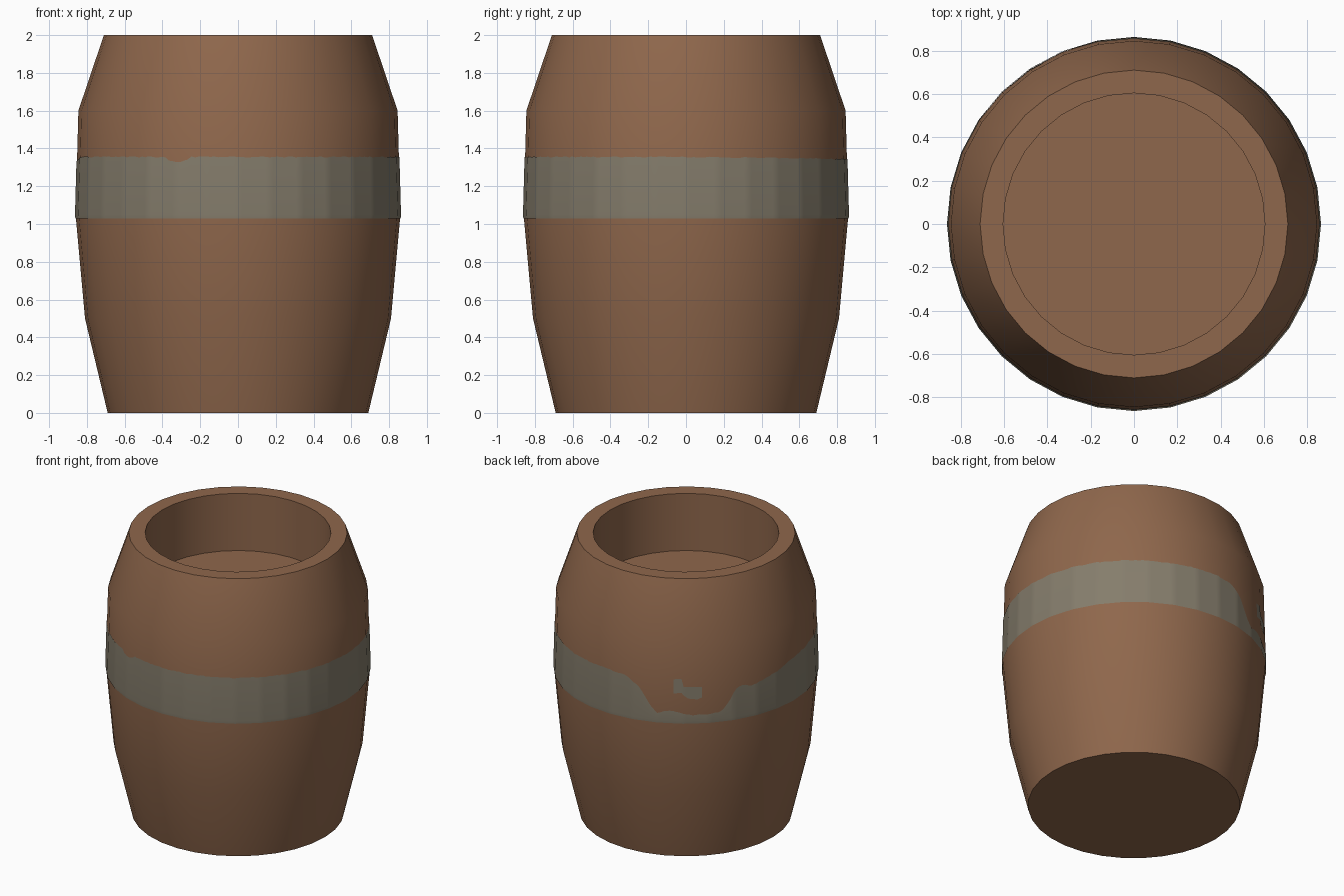
import bpy, bmesh, math, random

if "Cube" in bpy.data.objects:
    bpy.data.objects.remove(bpy.data.objects["Cube"])

random.seed(4)
SIDES, COLS = 32, 256
STEP = 2 * math.pi / SIDES
OUTER = [(0.69, 0.0), (0.81, 0.5), (0.86, 1.05), (0.845, 1.6), (0.71, 2.0)]
INNER = [(0.604, 2.0), (0.604, 1.59)]


def material(name, rgb):
    m = bpy.data.materials.new(name)
    m.diffuse_color = (*rgb, 1)
    m.use_nodes = True
    m.node_tree.nodes["Principled BSDF"].inputs["Base Color"].default_value = m.diffuse_color
    return m


def lerp(table, t):
    """Piecewise linear lookup in a list of (position, value)."""
    for (a, va), (b, vb) in zip(table, table[1:]):
        if a <= t <= b:
            return va + (vb - va) * (t - a) / (b - a)
    return table[-1][1]


def finish(bm, name, mat):
    me = bpy.data.meshes.new(name)
    bm.to_mesh(me)
    bm.free()
    ob = bpy.data.objects.new(name, me)
    bpy.context.collection.objects.link(ob)
    me.materials.append(mat)
    bpy.ops.object.select_all(action='DESELECT')
    ob.select_set(True)
    bpy.context.view_layer.objects.active = ob
    bpy.ops.object.shade_smooth_by_angle(angle=math.radians(35))
    return ob


wood = material("brown wood", (0.275, 0.136, 0.072))
metal = material("worn grey band", (0.235, 0.205, 0.150))

# Barrel: turned profile with a recessed lid and flat base
bm = bmesh.new()
rings = [[bm.verts.new((r * math.cos(i * STEP), r * math.sin(i * STEP), z))
          for i in range(SIDES)] for r, z in OUTER + INNER]
for lo, hi in zip(rings, rings[1:]):
    for i in range(SIDES):
        j = (i + 1) % SIDES
        bm.faces.new((lo[i], lo[j], hi[j], hi[i]))
bm.faces.new(rings[0][::-1])
bm.faces.new(rings[-1])
finish(bm, "barrel", wood)


def on_surface(deg, z):
    """Point just outside the faceted barrel wall."""
    a = math.radians(deg)
    off = a % STEP - STEP / 2
    r = lerp([(h, w) for w, h in OUTER], z) + 0.003
    r *= math.cos(STEP / 2) / math.cos(off)
    return (r * math.cos(a), r * math.sin(a), z)


def strip(name, angles, low, high, closed=False):
    """Thin plate hugging the wall between two uneven edges."""
    bm = bmesh.new()
    cols = []
    for d in angles:
        a, b = lerp(low, d), lerp(high, d) + random.uniform(-0.003, 0.003)
        mid = a + 0.02 if a < 1.05 else (a + b) / 2
        cols.append([bm.verts.new(on_surface(d, z)) for z in (a, mid, b)])
    pairs = list(zip(cols, cols[1:])) + ([(cols[-1], cols[0])] if closed else [])
    for p, q in pairs:
        for k in (0, 1):
            bm.faces.new((p[k], q[k], q[k + 1], p[k + 1]))
    return finish(bm, name, metal)


# Worn band round the middle, chipped away at the back left
TOP = [(0, 1.355), (60, 1.345), (88, 1.345), (98, 1.33), (104, 1.27), (109, 1.15),
       (112, 1.10), (118, 1.12), (128, 1.09), (140, 1.10), (144, 1.16),
       (147, 1.25), (150, 1.27), (155, 1.25), (165, 1.28), (180, 1.335),
       (195, 1.355), (243, 1.355), (245, 1.33), (250, 1.33), (253, 1.355), (360, 1.355)]
strip("band", [i * 360 / COLS for i in range(COLS)],
      [(0, 1.03), (360, 1.03)], TOP, closed=True)

# Loose fragment of band left inside the chip
strip("band_fragment", [119.5, 121, 123, 124, 126, 128, 130, 132],
      [(119, 1.24), (123, 1.25), (125, 1.21), (130, 1.20), (133, 1.22)],
      [(119, 1.34), (123, 1.35), (124, 1.29), (133, 1.29)])
